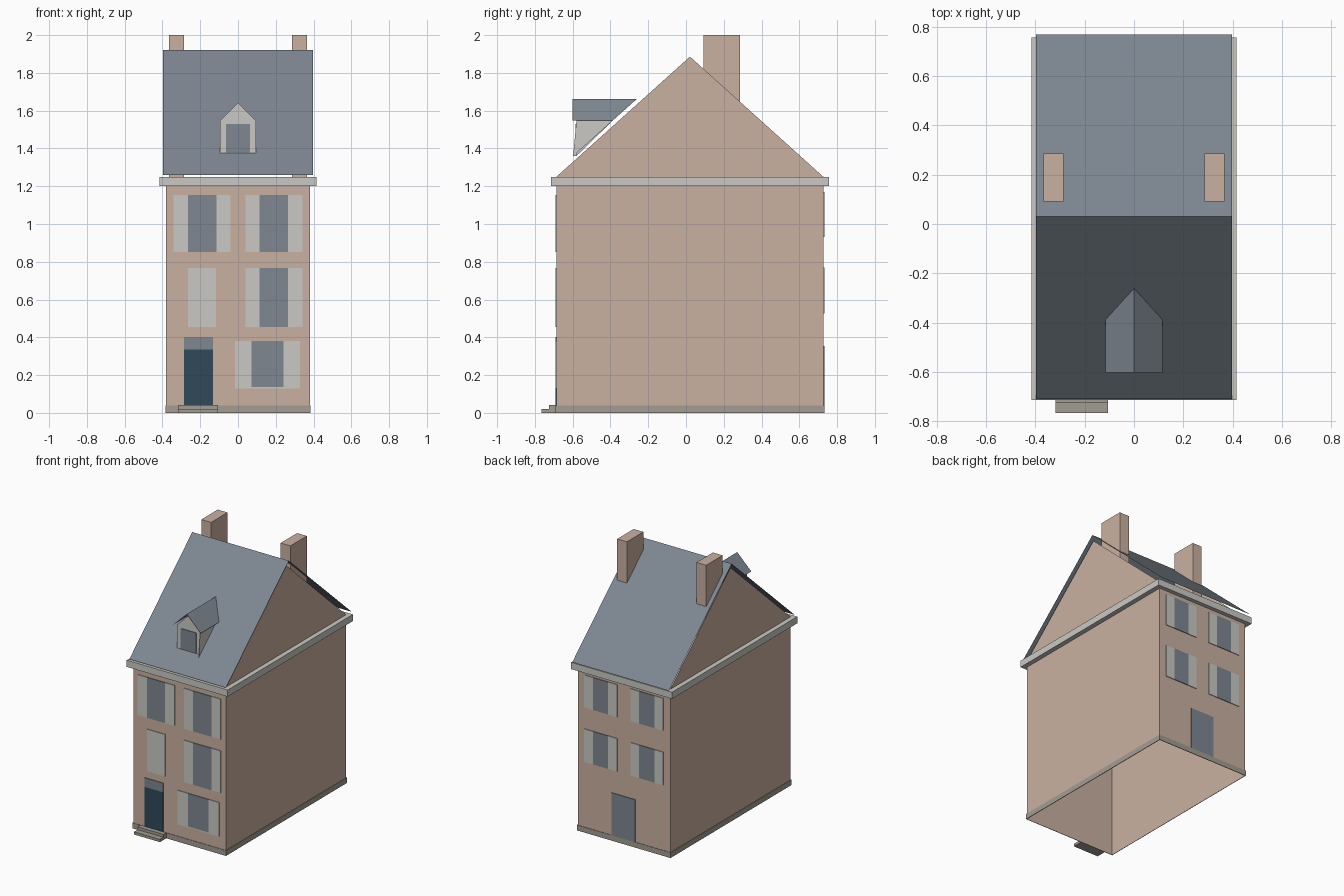
import bpy
import bmesh

cube = bpy.data.objects.get("Cube")
if cube:
    bpy.data.objects.remove(cube, do_unlink=True)


def material(name, rgb):
    """Flat material from an 8-bit sRGB colour."""
    lin = [((c / 255 + 0.055) / 1.055) ** 2.4 for c in rgb] + [1.0]
    m = bpy.data.materials.new(name)
    m.use_nodes = True
    m.diffuse_color = lin
    m.node_tree.nodes["Principled BSDF"].inputs["Base Color"].default_value = lin
    return m


BRICK = material("pale brick", (202, 177, 161))
TRIM = material("off white trim", (202, 201, 196))
SLATE = material("slate grey", (126, 135, 145))
DOOR = material("dark blue door", (48, 73, 90))
STONE = material("grey stone", (162, 157, 146))


def finish(name, bm, mat):
    mesh = bpy.data.meshes.new(name)
    bm.to_mesh(mesh)
    bm.free()
    mesh.materials.append(mat)
    ob = bpy.data.objects.new(name, mesh)
    bpy.context.collection.objects.link(ob)
    return ob


def box(name, x, y, z, mat, tube=False):
    """Box between (min, max) pairs; tube leaves top and bottom open."""
    bm = bmesh.new()
    bmesh.ops.create_cube(bm, size=1)
    for v in bm.verts:
        v.co = [r[0] if c < 0 else r[1] for c, r in zip(v.co, (x, y, z))]
    if tube:
        bm.normal_update()
        caps = [f for f in bm.faces if abs(f.normal.z) > 0.5]
        bmesh.ops.delete(bm, geom=caps, context='FACES_ONLY')
    return finish(name, bm, mat)


def sheets(name, polygons, mat):
    """Thin surfaces, each given as a list of corners."""
    bm = bmesh.new()
    for corners in polygons:
        bm.faces.new([bm.verts.new(c) for c in corners])
    bmesh.ops.remove_doubles(bm, verts=bm.verts[:], dist=0.0001)
    return finish(name, bm, mat)


# Walls, open underneath, with a stone plinth band and a cornice
FRONT, BACK, HALF = -0.686, 0.727, 0.38
box("walls", (-HALF, HALF), (FRONT, BACK), (0, 1.21), BRICK, tube=True)
plinth = box("plinth", (-0.385, 0.385), (FRONT - 0.005, BACK + 0.005), (0, 0.04), STONE, tube=True)
rim = plinth.modifiers.new("rim", 'SOLIDIFY')
rim.thickness = 0.0045
rim.offset = -1
box("cornice", (-0.415, 0.415), (-0.714, 0.757), (1.2, 1.25), TRIM)

# Gable ends and chimneys on both sides
for side, s in (("right", -1), ("left", 1)):
    tri = [(s * HALF, FRONT, 1.25), (s * HALF, BACK, 1.25), (s * HALF, 0.021, 1.886)]
    sheets(side + "_gable", [tri if s > 0 else tri[::-1]], BRICK)
    box(side + "_chimney", sorted((s * 0.286, s * 0.366)), (0.092, 0.285), (1.25, 2.0), BRICK)

# Main roof: two thin slopes floating just above the gables
EAVE, RIDGE, RW = 1.26, 1.922, 0.397
RY0, RYM, RY1 = -0.709, 0.03, 0.768
sheets("main_roof", [
    [(-RW, RY0, EAVE), (RW, RY0, EAVE), (RW, RYM, RIDGE), (-RW, RYM, RIDGE)],
    [(-RW, RYM, RIDGE), (RW, RYM, RIDGE), (RW, RY1, EAVE), (-RW, RY1, EAVE)],
], SLATE)


def roof_y(z):
    """Depth at which the front slope reaches height z."""
    return RY0 + (z - EAVE) * (RYM - RY0) / (RIDGE - EAVE)


# Dormer: pentagon front, cheeks running into the slope, and its own roof
DY, DW = -0.58, 0.095
LOW, TOP, PEAK = 1.36, 1.547, 1.642
sheets("dormer_walls", [
    [(-DW, DY, LOW), (DW, DY, LOW), (DW, DY, TOP), (0, DY, PEAK), (-DW, DY, TOP)],
    [(DW, DY, LOW), (DW, roof_y(LOW), LOW), (DW, roof_y(TOP), TOP), (DW, DY, TOP)],
    [(-DW, DY, TOP), (-DW, roof_y(TOP), TOP), (-DW, roof_y(LOW), LOW), (-DW, DY, LOW)],
], TRIM)
DE, DR, DX, DF = 1.548, 1.661, 0.115, -0.602
sheets("dormer_roof", [
    [(0, DF, DR), (DX, DF, DE), (DX, roof_y(DE), DE), (0, roof_y(DR), DR)],
    [(0, roof_y(DR), DR), (-DX, roof_y(DE), DE), (-DX, DF, DE), (0, DF, DR)],
], SLATE)
box("dormer_window", (-0.063, 0.063), (DY - 0.005, DY), (1.378, 1.53), SLATE)


def plate(name, x, z, mat, wall):
    """Thin panel on the front (-1) or back (1) wall."""
    y = FRONT if wall < 0 else BACK
    box(name, x, sorted((y, y + wall * 0.005)), z, mat)


def window(name, centre, glass, total, z, wall, sill=0):
    """Slate pane between two shutters, with an optional sill strip."""
    g, t = glass / 2, total / 2
    plate(name + "_pane", (centre - g, centre + g), (z[0] + sill, z[1]), SLATE, wall)
    plate(name + "_shutter_a", (centre - t, centre - g), z, TRIM, wall)
    plate(name + "_shutter_b", (centre + g, centre + t), z, TRIM, wall)
    if sill:
        plate(name + "_sill", (centre - g, centre + g), (z[0], z[0] + sill), TRIM, wall)


# Front openings
window("front_upper_right", -0.19, 0.15, 0.303, (0.853, 1.153), -1)
window("front_upper_left", 0.19, 0.15, 0.303, (0.853, 1.153), -1)
window("front_middle_left", 0.19, 0.15, 0.303, (0.456, 0.768), -1)
window("front_lower_left", 0.157, 0.17, 0.344, (0.128, 0.381), -1, sill=0.008)
plate("blind_window", (-0.265, -0.116), (0.456, 0.768), TRIM, -1)
plate("front_door", (-0.286, -0.133), (0.04, 0.335), DOOR, -1)
plate("door_transom", (-0.286, -0.133), (0.335, 0.402), SLATE, -1)

# Back openings
for row, z in (("upper", (0.93, 1.17)), ("middle", (0.525, 0.77))):
    for side, s in (("right", -1), ("left", 1)):
        window("back_" + row + "_" + side, s * 0.19, 0.125, 0.27, z, 1)
plate("back_door", (-0.095, 0.1), (0.04, 0.355), SLATE, 1)

# Front steps
box("lower_step", (-0.318, -0.106), (-0.766, FRONT - 0.005), (0, 0.02), STONE)
box("upper_step", (-0.318, -0.106), (-0.724, FRONT - 0.005), (0.02, 0.041), STONE)
